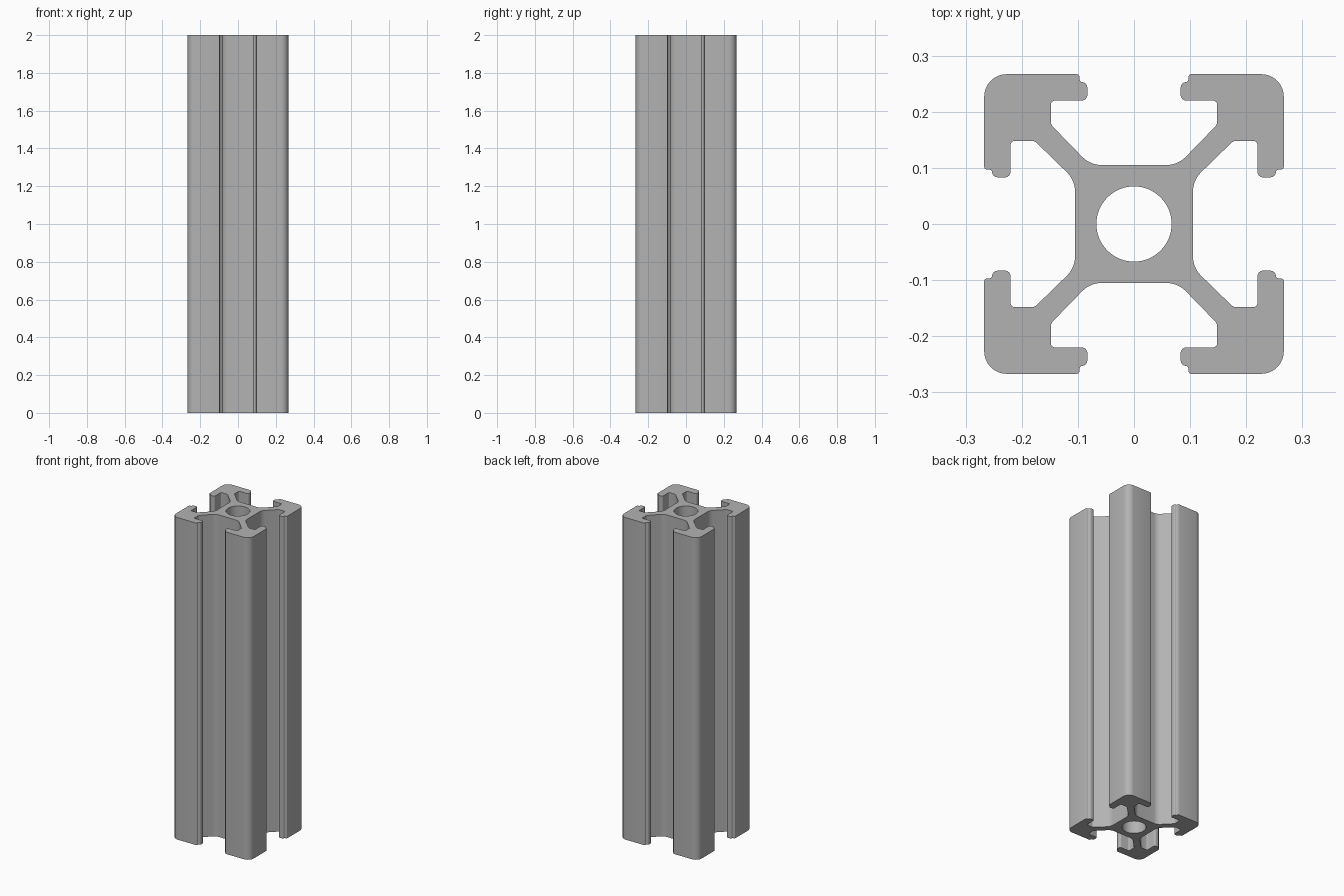
import bpy, bmesh, math
from mathutils import Vector

if "Cube" in bpy.data.objects:
    bpy.data.objects.remove(bpy.data.objects["Cube"])

LENGTH = 2.0
BORE = 0.067


def fillet(prev, corner, nxt, radius, steps):
    """Points of a rounded corner."""
    a, b = (prev - corner).normalized(), (nxt - corner).normalized()
    half = a.angle(b) / 2
    centre = corner + (a + b).normalized() * radius / math.sin(half)
    start = corner + a * radius / math.tan(half) - centre
    end = corner + b * radius / math.tan(half) - centre
    sweep = start.angle(end)
    return [centre + (start * math.sin(sweep * (1 - i / steps))
                      + end * math.sin(sweep * i / steps)) / math.sin(sweep)
            for i in range(steps + 1)]


# Half of one arm: x, y, corner radius, from the core to the outer corner
half_arm = [
    (0.078, 0.105, 0.05),    # core to web
    (0.148, 0.177, 0.01),    # web to slot wall
    (0.148, 0.22, 0.007),    # inner slot corner
    (0.083, 0.22, 0.01),     # lip
    (0.083, 0.253, 0.01),
    (0.097, 0.253, 0.005),   # lip step
    (0.097, 0.267, 0.005),
]
arm = half_arm + [(0.267, 0.267, 0.04)] + [(y, x, r) for x, y, r in reversed(half_arm)]

# Four arms turned about the centre
corners = []
for turn in range(4):
    corners += [(Vector((x, y)), r) for x, y, r in arm]
    arm = [(y, -x, r) for x, y, r in arm]

outline = []
for i, (p, r) in enumerate(corners):
    nxt = corners[(i + 1) % len(corners)][0]
    outline += fillet(corners[i - 1][0], p, nxt, r, 8 if r > 0.02 else 4)

bore = [Vector((math.cos(a), math.sin(a))) * BORE
        for a in (math.tau * i / 64 for i in range(64))]

# Fill the cross-section and extrude it to full length
bm = bmesh.new()
edges = []
for loop in (outline, bore):
    verts = [bm.verts.new((p.x, p.y, 0)) for p in loop]
    edges += [bm.edges.new((v, verts[(i + 1) % len(verts)])) for i, v in enumerate(verts)]
bmesh.ops.triangle_fill(bm, edges=edges, use_beauty=True, normal=(0, 0, 1))
result = bmesh.ops.extrude_face_region(bm, geom=bm.faces[:], use_keep_orig=True)
top = [g for g in result["geom"] if isinstance(g, bmesh.types.BMVert)]
bmesh.ops.translate(bm, verts=top, vec=(0, 0, LENGTH))
bmesh.ops.recalc_face_normals(bm, faces=bm.faces[:])

mesh = bpy.data.meshes.new("slotted_rail")
bm.to_mesh(mesh)
bm.free()
rail = bpy.data.objects.new("slotted_rail", mesh)
bpy.context.collection.objects.link(rail)

# Plain aluminium grey
grey = bpy.data.materials.new("aluminium_grey")
grey.use_nodes = True
colour = (0.45, 0.45, 0.45, 1)
grey.diffuse_color = colour
grey.node_tree.nodes["Principled BSDF"].inputs["Base Color"].default_value = colour
mesh.materials.append(grey)

# Smooth fillets and bore, crisp ends
bpy.ops.object.select_all(action="DESELECT")
rail.select_set(True)
bpy.context.view_layer.objects.active = rail
bpy.ops.object.shade_smooth_by_angle(angle=math.radians(30))
